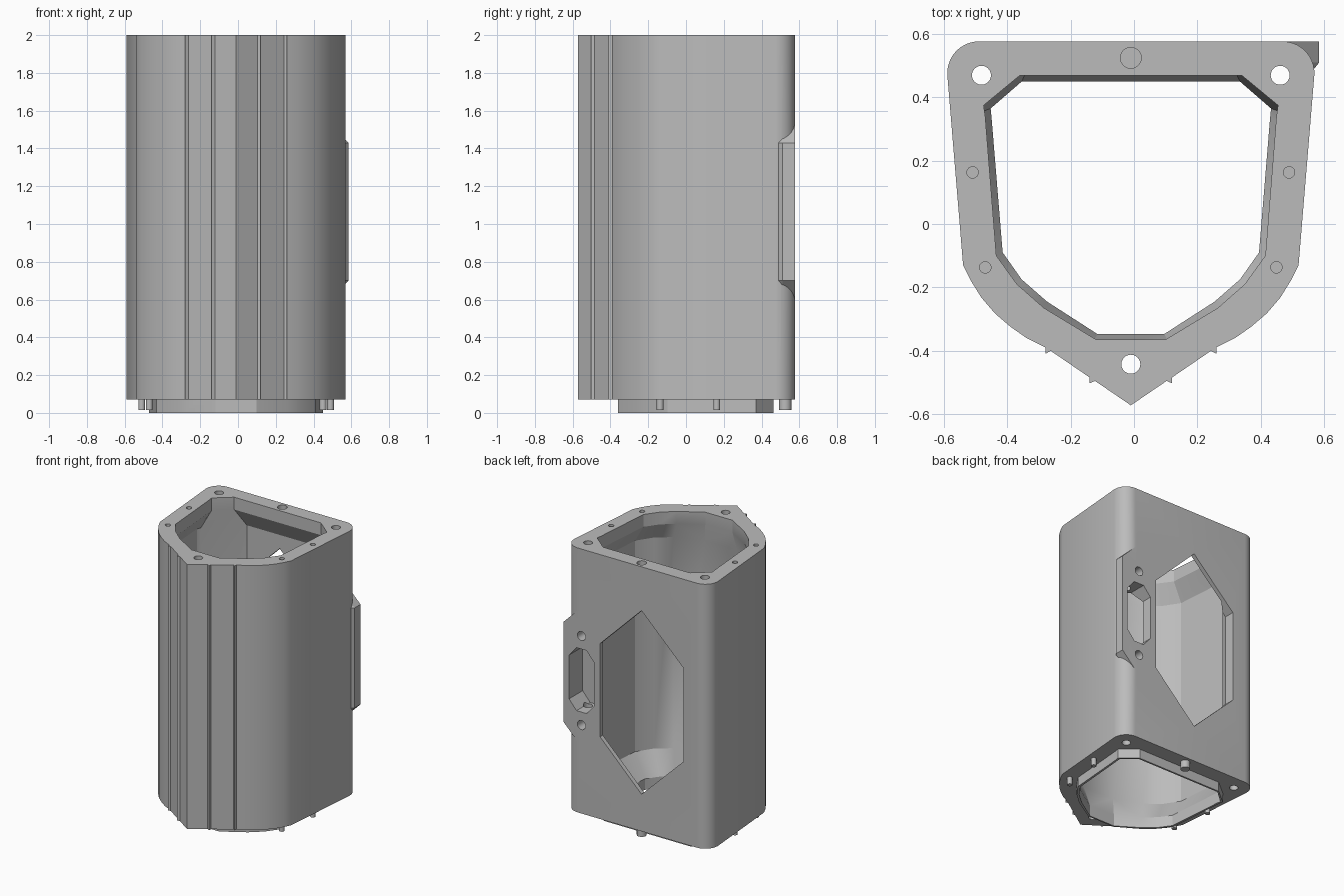
import bpy, bmesh, math
from mathutils import Vector

if "Cube" in bpy.data.objects:
    bpy.data.objects.remove(bpy.data.objects["Cube"], do_unlink=True)

CX = -0.01          # symmetry plane of the housing
BASE, TOP = 0.07, 2.0

grey = bpy.data.materials.new("housing_grey")
grey.use_nodes = True
grey.diffuse_color = (0.5, 0.5, 0.5, 1)
grey.node_tree.nodes["Principled BSDF"].inputs["Base Color"].default_value = (0.5, 0.5, 0.5, 1)


def loft(name, rings):
    """Closed solid through rings that have equal point counts."""
    bm = bmesh.new()
    loops = [[bm.verts.new(p) for p in ring] for ring in rings]
    n = len(loops[0])
    for a, b in zip(loops, loops[1:]):
        for i in range(n):
            j = (i + 1) % n
            bm.faces.new((a[i], a[j], b[j], b[i]))
    bm.faces.new(loops[0])
    bm.faces.new(loops[-1])
    bmesh.ops.recalc_face_normals(bm, faces=bm.faces)
    mesh = bpy.data.meshes.new(name)
    bm.to_mesh(mesh)
    bm.free()
    mesh.materials.append(grey)
    obj = bpy.data.objects.new(name, mesh)
    bpy.context.collection.objects.link(obj)
    return obj


def mirrored(half):
    """Full outline from its right half, listed back to front."""
    left = [(-x, y) for x, y in reversed(half) if x > 0]
    return [(x + CX, y) for x, y in half + left]


def flat(outline, z):
    return [Vector((x, y, z)) for x, y in outline]


def upright(outline, y):
    return [Vector((x, y, z)) for x, z in outline]


def circle(x, y, r, n=24):
    return [(x + r * math.cos(math.tau * i / n), y + r * math.sin(math.tau * i / n)) for i in range(n)]


def combine(target, other, operation):
    mod = target.modifiers.new(operation.lower(), 'BOOLEAN')
    mod.object, mod.operation, mod.solver = other, operation, 'EXACT'
    bpy.context.view_layer.objects.active = target
    bpy.ops.object.modifier_apply(modifier=mod.name)
    bpy.data.objects.remove(other, do_unlink=True)


# Outer shell: rounded back corners, curved flanks, toothed nose
corner = [(0.48 + 0.1 * math.cos(a), 0.477 + 0.1 * math.sin(a))
          for a in (math.radians(90 - 94 * i / 10) for i in range(11))]
flank = [(0.53, -0.13), (0.505, -0.18), (0.472, -0.233), (0.43, -0.282), (0.38, -0.325), (0.33, -0.36)]
nose = [(0.27, -0.39), (0.27, -0.41), (0.253, -0.401),
        (0.13, -0.485), (0.13, -0.503), (0.113, -0.496), (0, -0.573)]
shell = mirrored(corner + flank + nose)
body = loft("housing", [flat(shell, BASE), flat(shell, TOP)])

# Inner outlines: socket at the top, lip bore at the bottom, wide cavity between
socket = mirrored([(0.35, 0.47), (0.465, 0.375), (0.46, 0.34), (0.425, -0.10),
                   (0.36, -0.19), (0.275, -0.265), (0.11, -0.365)])
bore = mirrored([(0.345, 0.45), (0.443, 0.365), (0.44, 0.335), (0.405, -0.09),
                 (0.345, -0.175), (0.265, -0.245), (0.105, -0.348)])
cavity = mirrored([(0.30, 0.545), (0.525, 0.335), (0.538, 0.31), (0.505, -0.12),
                   (0.43, -0.235), (0.33, -0.31), (0.13, -0.388)])

# Locating lip under the base
lip_outline = [(CX + (x - CX) * 0.99, y * 0.985) for x, y in socket]
combine(body, loft("lip", [flat(lip_outline, 0), flat(lip_outline, 0.12)]), 'UNION')

# Side tab on the back plate, with sloping ends
def tab_ring(x, y):
    return upright([(0.45, 0.565), (x, 0.70), (x, 1.43), (0.45, 1.565)], y)

combine(body, loft("tab", [tab_ring(0.565, 0.485), tab_ring(0.585, 0.51), tab_ring(0.585, 0.577)]), 'UNION')

# Hollow interior with funnels at both ends
combine(body, loft("hollow", [flat(bore, -0.05), flat(bore, 0.08), flat(cavity, 0.24),
                              flat(cavity, 1.78), flat(socket, 1.91), flat(socket, 2.05)]), 'DIFFERENCE')

# Hexagonal window in the back
window = [(-0.045, 0.34), (0.29, 0.67), (0.29, 1.35), (-0.045, 1.68), (-0.385, 1.35), (-0.385, 0.67)]
combine(body, loft("window", [upright(window, 0.5), upright(window, 0.65)]), 'DIFFERENCE')

# Connector slot and its two screw holes
slot = [(0.40, 0.81), (0.48, 0.81), (0.54, 0.88), (0.54, 1.20),
        (0.48, 1.27), (0.40, 1.27), (0.34, 1.20), (0.34, 0.88)]
combine(body, loft("slot", [upright(slot, 0.42), upright(slot, 0.65)]), 'DIFFERENCE')
for z in (0.715, 1.365):
    hole = circle(0.44, z, 0.033)
    combine(body, loft("tab_hole", [upright(hole, 0.44), upright(hole, 0.65)]), 'DIFFERENCE')

# Long bolt holes
for x, y in ((-0.472, 0.47), (0.472, 0.47), (0, -0.443)):
    bolt = circle(CX + x, y, 0.03)
    combine(body, loft("bolt_hole", [flat(bolt, -0.1), flat(bolt, 2.1)]), 'DIFFERENCE')

# Pegs below, with matching blind holes above
pegs = [(0, 0.525, 0.033)]
for side in (-1, 1):
    pegs += [(side * 0.5, 0.163, 0.018), (side * 0.46, -0.137, 0.018)]
for x, y, r in pegs:
    pin = circle(CX + x, y, r)
    combine(body, loft("peg_hole", [flat(pin, 1.93), flat(pin, 2.1)]), 'DIFFERENCE')
    combine(body, loft("peg", [flat(pin, 0.015), flat(pin, 0.08)]), 'UNION')

# Smooth curved walls, keep edges sharp
bpy.ops.object.select_all(action='DESELECT')
body.select_set(True)
bpy.context.view_layer.objects.active = body
bpy.ops.object.shade_smooth_by_angle(angle=math.radians(25))
